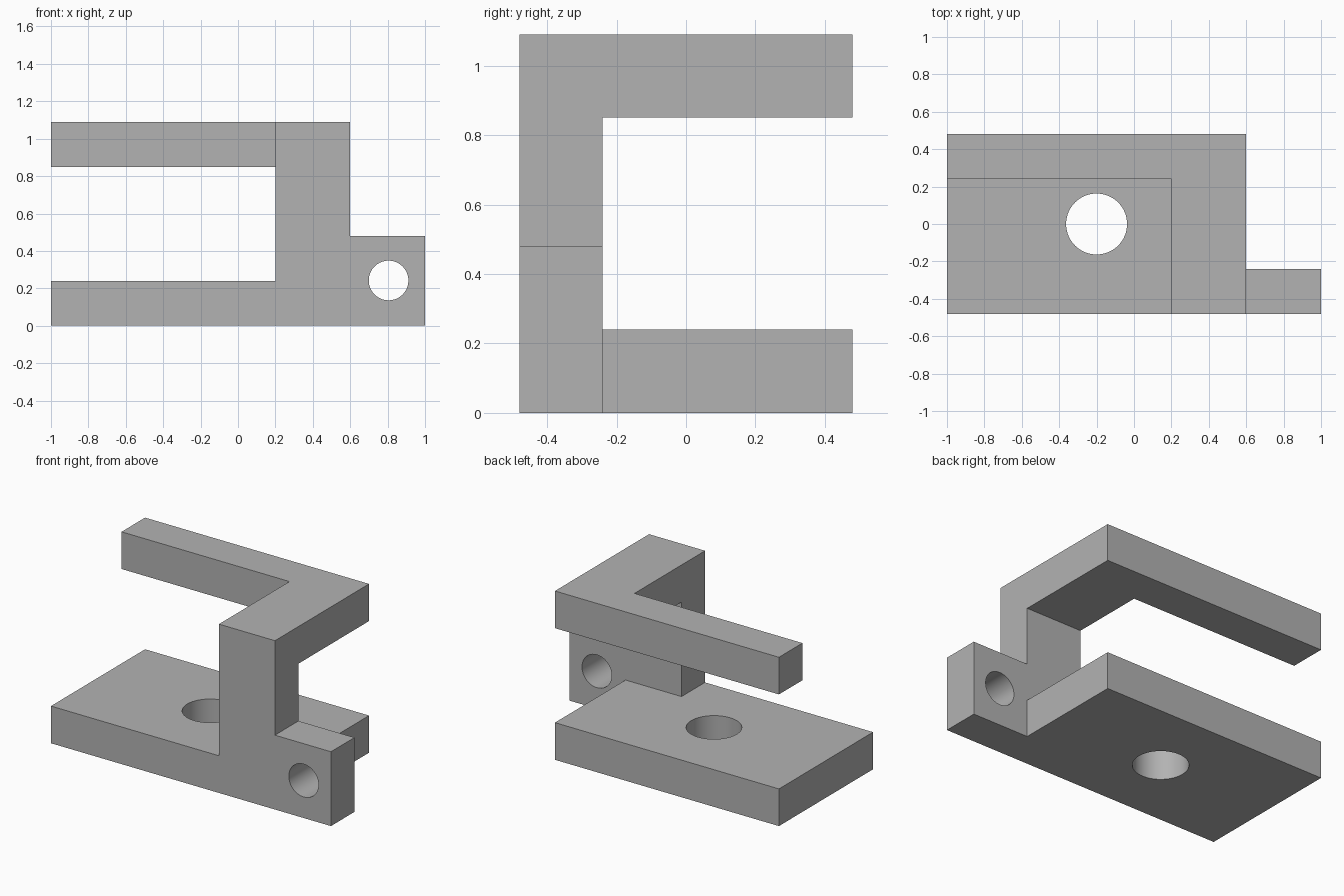
import bpy, bmesh, math

cube = bpy.data.objects.get("Cube")
if cube:
    bpy.data.objects.remove(cube, do_unlink=True)

# One plain grey for the whole part
grey = bpy.data.materials.new("plain_grey")
grey.use_nodes = True
colour = (0.45, 0.45, 0.45, 1)
grey.diffuse_color = colour
grey.node_tree.nodes["Principled BSDF"].inputs["Base Color"].default_value = colour


def prism(name, outline, to_3d, depth):
    """Extrude a flat outline along the vector depth."""
    bm = bmesh.new()
    face = bm.faces.new([bm.verts.new(to_3d(a, b)) for a, b in outline])
    out = bmesh.ops.extrude_face_region(bm, geom=[face])["geom"]
    bmesh.ops.translate(bm, vec=depth,
                        verts=[v for v in out if isinstance(v, bmesh.types.BMVert)])
    bmesh.ops.recalc_face_normals(bm, faces=bm.faces)
    mesh = bpy.data.meshes.new(name)
    bm.to_mesh(mesh)
    bm.free()
    mesh.materials.append(grey)
    obj = bpy.data.objects.new(name, mesh)
    bpy.context.collection.objects.link(obj)
    return obj


def circle(a, b, radius, sides=64):
    return [(a + radius * math.cos(math.tau * i / sides),
             b + radius * math.sin(math.tau * i / sides)) for i in range(sides)]


def combine(target, other, operation):
    """Apply a boolean and remove the helper."""
    mod = target.modifiers.new(operation.lower(), "BOOLEAN")
    mod.operation, mod.object, mod.solver = operation, other, "EXACT"
    bpy.context.view_layer.objects.active = target
    bpy.ops.object.modifier_apply(modifier=mod.name)
    bpy.data.objects.remove(other, do_unlink=True)


front, inner, back = -0.48, -0.24, 0.48
left_end, post, step, tab_end = -1, 0.2, 0.6, 1
base_top, tab_top, arm_bottom, top = 0.24, 0.48, 0.85, 1.09

# Front wall: base edge, upright post and side tab in one profile
bracket = prism("bracket",
                [(left_end, 0), (tab_end, 0), (tab_end, tab_top), (step, tab_top),
                 (step, top), (post, top), (post, base_top), (left_end, base_top)],
                lambda x, z: (x, front, z), (0, inner - front, 0))

# Base plate
base = prism("base_plate",
             [(left_end, front), (step, front), (step, back), (left_end, back)],
             lambda x, y: (x, y, 0), (0, 0, base_top))
combine(bracket, base, "UNION")

# L-shaped upper arm
arm = prism("upper_arm",
            [(post, front), (step, front), (step, back), (left_end, back),
             (left_end, -inner), (post, -inner)],
            lambda x, y: (x, y, arm_bottom), (0, 0, top - arm_bottom))
combine(bracket, arm, "UNION")

# Holes through the base plate and the side tab
base_hole = prism("base_hole", circle(-0.2, 0, 0.163),
                  lambda x, y: (x, y, -0.1), (0, 0, 0.5))
combine(bracket, base_hole, "DIFFERENCE")
tab_hole = prism("tab_hole", circle(0.805, 0.242, 0.106),
                 lambda x, z: (x, front - 0.1, z), (0, 0.5, 0))
combine(bracket, tab_hole, "DIFFERENCE")

# Merge coplanar faces and smooth only the hole walls
bm = bmesh.new()
bm.from_mesh(bracket.data)
bmesh.ops.remove_doubles(bm, verts=bm.verts, dist=0.0001)
bmesh.ops.dissolve_limit(bm, angle_limit=math.radians(1), verts=bm.verts, edges=bm.edges)
bm.to_mesh(bracket.data)
bm.free()
bpy.ops.object.select_all(action="DESELECT")
bracket.select_set(True)
bpy.context.view_layer.objects.active = bracket
bpy.ops.object.shade_smooth_by_angle(angle=math.radians(30))
